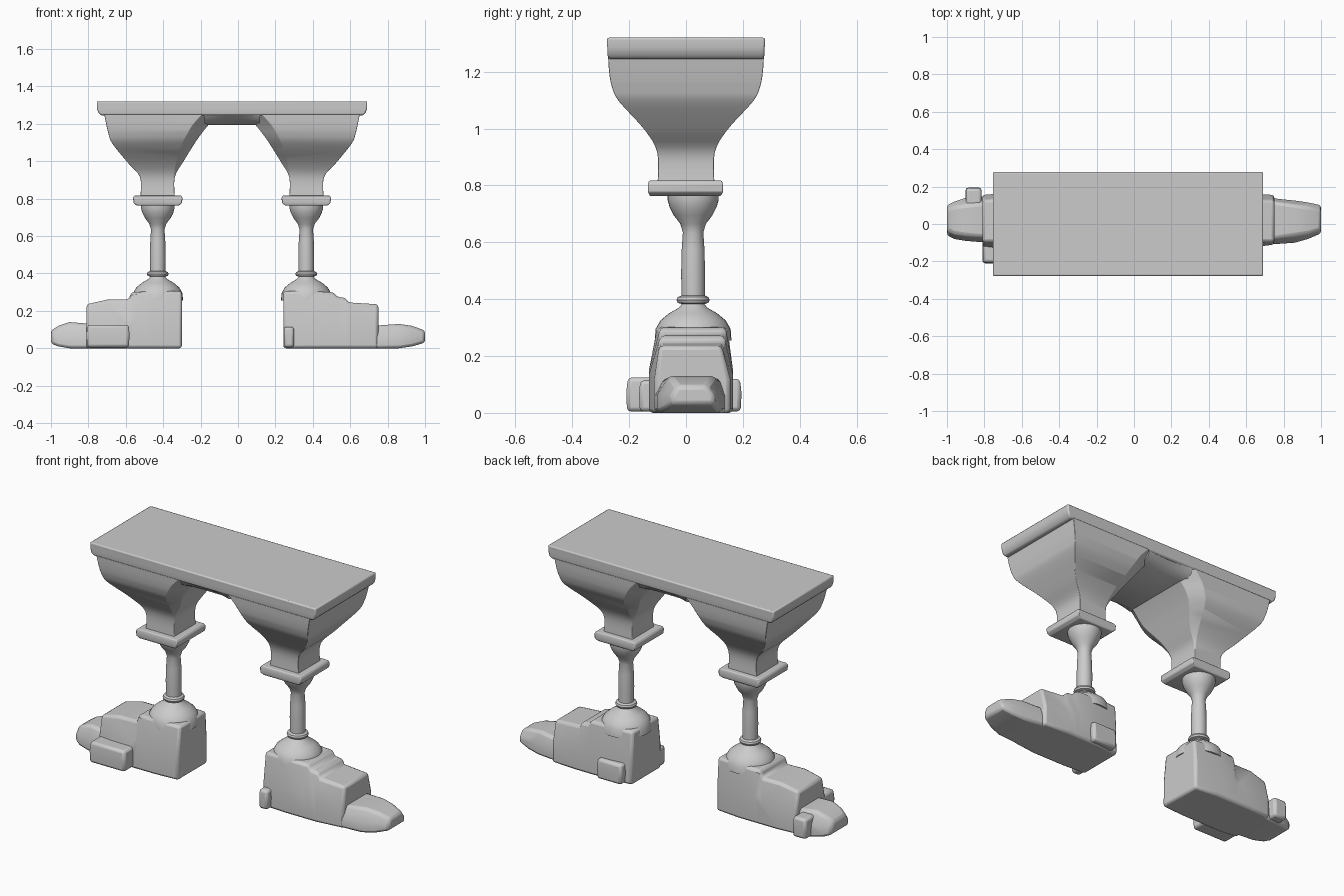
import bpy, bmesh, math

if "Cube" in bpy.data.objects:
    bpy.data.objects.remove(bpy.data.objects["Cube"])

CX = -0.032      # symmetry plane of the two pillars
COL_D = 0.397    # pillar distance from that plane
COL_Y = 0.025


def finish(name, bm, bevel=0.0, segs=2, angle=40):
    bmesh.ops.recalc_face_normals(bm, faces=bm.faces)
    me = bpy.data.meshes.new(name)
    bm.to_mesh(me)
    bm.free()
    ob = bpy.data.objects.new(name, me)
    bpy.context.collection.objects.link(ob)
    bpy.ops.object.select_all(action='DESELECT')
    ob.select_set(True)
    bpy.context.view_layer.objects.active = ob
    if bevel:
        m = ob.modifiers.new("bevel", 'BEVEL')
        m.width, m.segments = bevel, segs
        m.limit_method, m.angle_limit = 'ANGLE', math.radians(30)
    bpy.ops.object.shade_smooth_by_angle(angle=math.radians(angle))
    return ob


def loft(name, rings, **kw):
    bm = bmesh.new()
    vs = [[bm.verts.new(p) for p in r] for r in rings]
    n = len(rings[0])
    for a, b in zip(vs, vs[1:]):
        for i in range(n):
            j = (i + 1) % n
            bm.faces.new((a[i], a[j], b[j], b[i]))
    bm.faces.new(vs[0])
    bm.faces.new(vs[-1])
    return finish(name, bm, **kw)


def rect(cx, cy, hx, hy, z):
    return [(cx - hx, cy - hy, z), (cx + hx, cy - hy, z),
            (cx + hx, cy + hy, z), (cx - hx, cy + hy, z)]


def smooth(rows, steps=4):
    """Catmull-Rom resampling of tuples."""
    out = []
    for i in range(len(rows) - 1):
        p = [rows[max(0, min(len(rows) - 1, i + k))] for k in (-1, 0, 1, 2)]
        for s in range(steps):
            t = s / steps
            out.append(tuple(0.5 * (2 * b + (c - a) * t + (2*a - 5*b + 4*c - d) * t**2
                                    + (3*b - a - 3*c + d) * t**3)
                             for a, b, c, d in zip(*p)))
    return out + [rows[-1]]


def foot(name, rows):
    """Loft along x: x, lower y0/y1, upper y0/y1, bottom z, top z."""
    rings = []
    for x, y0, y1, u0, u1, zb, zt in rows:
        zm = zb + (zt - zb) * 0.5
        rings.append([(x, y0, zb), (x, y1, zb), (x, y1, zm),
                      (x, u1, zt), (x, u0, zt), (x, y0, zm)])
    return loft(name, rings, bevel=0.014)


def rock(name, x0, x1, y0, y1, z1):
    cx, cy, hx, hy = (x0 + x1) / 2, (y0 + y1) / 2, (x1 - x0) / 2, (y1 - y0) / 2
    return loft(name, [rect(cx, cy, hx * .97, hy * .97, 0.01), rect(cx, cy, hx, hy, z1 * .6),
                       rect(cx, cy, hx * .96, hy * .93, z1)], bevel=0.014)


# table slab
loft("top_slab", [rect(CX, 0, .700, .272, 1.25), rect(CX, 0, .715, .277, 1.265),
                  rect(CX, 0, .723, .277, 1.29), rect(CX, 0, .723, .278, 1.325)], bevel=0.007)

# arch web between the two flares
web = []
for i in range(9):
    d = -0.15 + 0.3 * i / 8
    r = 0.012 * (1 - (d / 0.15) ** 2)
    x = CX + d
    web.append([(x, -.20, 1.20), (x, .20, 1.20), (x, .255 - r, 1.222 + r),
                (x, .272, 1.258), (x, -.272, 1.258), (x, -.255 + r, 1.222 + r)])
loft("arch_web", web)

# z, outer distance, inner distance, half depth, inner chamfer
FLARE = [(.81, .490, .306, .10, .004), (.92, .492, .306, .101, .006),
         (1.0, .560, .262, .145, .035), (1.1, .640, .200, .235, .065),
         (1.15, .660, .165, .260, .075), (1.2, .672, .125, .270, .085),
         (1.256, .683, .070, .274, .09)]

# radius, z of the turned pillar
PILLAR = [(.135, .26), (.132, .30), (.115, .33), (.085, .355), (.05, .375), (.04, .388),
          (.054, .392), (.058, .402), (.054, .412), (.041, .418), (.042, .50), (.040, .58),
          (.036, .64), (.045, .67), (.068, .70), (.083, .73), (.090, .755), (.090, .775)]

for s, side in ((-1, "left"), (1, "right")):
    cx = CX + s * COL_D

    # flared bracket
    rings = []
    for z, do, di, hy, c in smooth(FLARE):
        o, e, n = CX + s * do, CX + s * (di + c), CX + s * di
        hi = hy - c * 0.85
        rings.append([(o, -hy, z), (e, -hy, z), (n, -hi, z), (n, hi, z), (e, hy, z), (o, hy, z)])
    loft(side + "_bracket", rings, bevel=0.006)

    # square capital plate
    loft(side + "_capital", [rect(cx, -.002, .112, .125, .768), rect(cx, -.002, .130, .132, .782),
                             rect(cx, -.002, .132, .132, .81), rect(cx, -.002, .124, .128, .822)],
         bevel=0.004)

    # turned pillar
    loft(side + "_pillar", [[(cx + r * math.cos(a), COL_Y + r * math.sin(a), z)
                             for a in (k * math.tau / 32 for k in range(32))] for r, z in PILLAR])

# stepped rock bases
foot("left_base", [(-.30, -.12, .15, -.10, .14, .005, .31), (-.45, -.13, .165, -.10, .145, .005, .31),
                   (-.57, -.13, .165, -.09, .14, .005, .305), (-.585, -.13, .165, -.09, .135, .005, .265),
                   (-.70, -.13, .165, -.095, .135, .005, .265), (-.81, -.12, .155, -.095, .125, .005, .24)])
foot("left_toe", [(-.78, -.10, .15, -.07, .11, .005, .135), (-.90, -.09, .14, -.06, .10, .005, .145),
                  (-.96, -.08, .12, -.05, .09, .015, .125), (-1.0, -.06, .10, -.03, .07, .03, .10)])
rock("left_side_stone", -.81, -.58, -.21, -.05, .13)
rock("left_back_stone", -.90, -.815, .05, .195, .125)

foot("right_base", [(.242, -.12, .15, -.10, .14, .005, .31), (.38, -.13, .165, -.10, .145, .005, .31),
                    (.51, -.13, .165, -.09, .14, .005, .305), (.53, -.13, .165, -.09, .135, .005, .28),
                    (.575, -.13, .165, -.09, .135, .005, .275), (.59, -.13, .165, -.095, .13, .005, .25),
                    (.75, -.11, .155, -.095, .125, .005, .24)])
foot("right_toe", [(.72, -.11, .14, -.08, .12, .005, .125), (.86, -.10, .125, -.06, .10, .005, .135),
                   (.93, -.08, .115, -.05, .09, .015, .125), (1.0, -.05, .10, -.03, .07, .035, .10)])
rock("right_heel_stone", .245, .30, -.165, -.05, .12)
rock("right_back_stone", .28, .44, .06, .195, .125)

# smallest offset so the bases rest on the floor
for ob in bpy.context.collection.objects:
    ob.location.z -= 0.005
